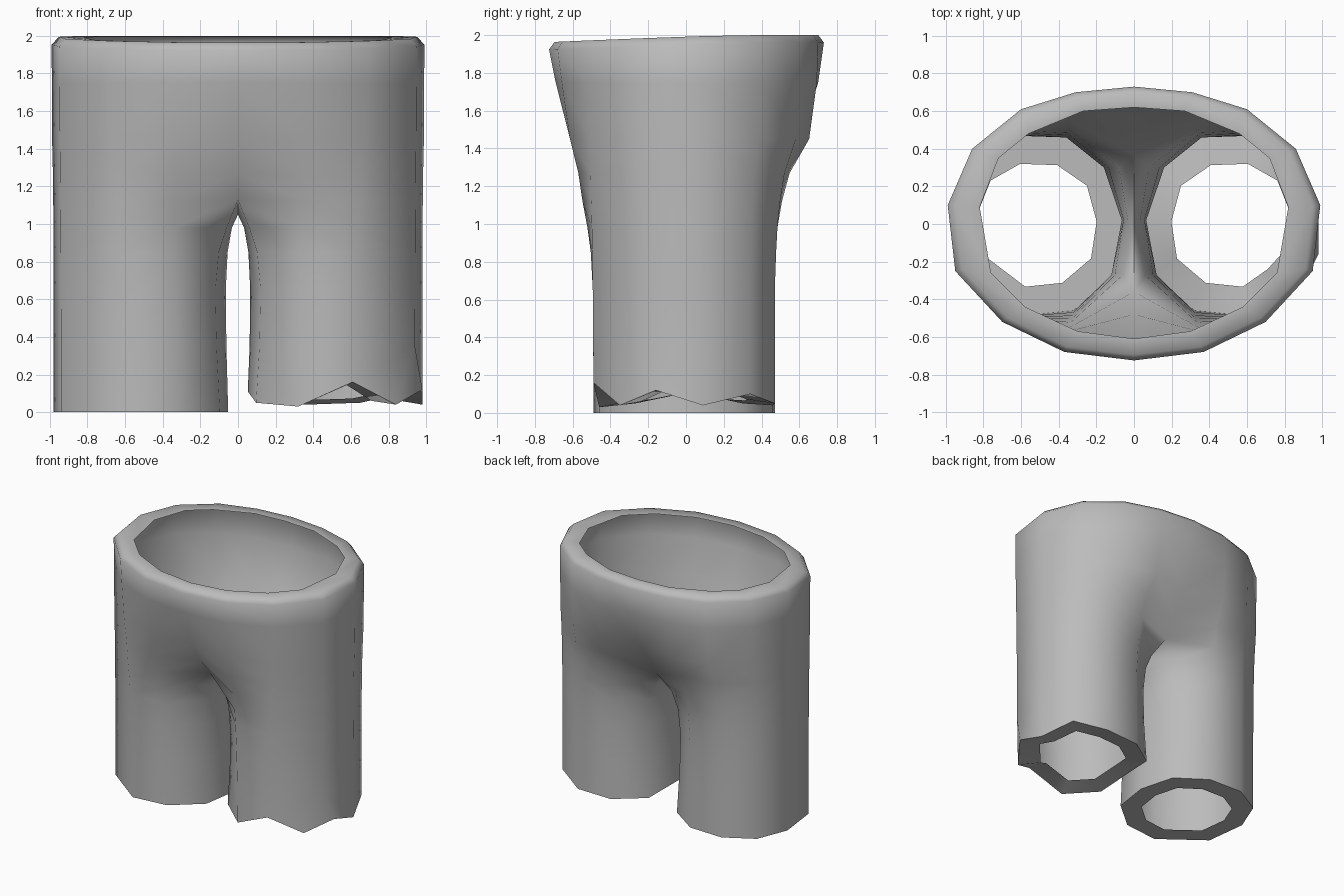
import bpy, bmesh, math
from mathutils import Vector

if "Cube" in bpy.data.objects:
    bpy.data.objects.remove(bpy.data.objects["Cube"])

# Half outlines, listed from back to front around the outer side
LEG = [(.36, .46), (.65, .47), (.88, .34), (.98, .09), (.94, -.24), (.61, -.49), (.32, -.46)]
INNER = [(.12, -.27), (.065, .02), (.16, .30)]            # inseam: front, middle, back
WAIST = [(.31, .70), (.60, .61), (.86, .40), (.99, .10), (.95, -.25), (.70, -.52), (.37, -.68)]
OPENING = [(0, .62), (.27, .60), (.56, .48), (.72, .35), (.82, .09),
           (.76, -.26), (.58, -.44), (.30, -.57), (0, -.61)]
CENTRE = Vector((.51, 0, 0))

# Leg rings: height, front blend, back blend, inseam gap scale
LEG_RINGS = [(0, 0, 0, .8), (.35, .04, 0, .95), (.65, .12, 0, 1), (.85, .2, .05, .85), (.98, .28, .1, .5)]
# Hip rings: height, front blend, back blend, centre front y, centre back y
HIP_RINGS = [(1.27, .5, .37, -.48, .46), (1.45, .7, .8, -.59, .60),
             (1.75, .9, .97, -.69, .70)]
TORN_Z = [.04, .05, .10, .04, .12, .16, .03, .05, .11, .05]


def side_points(z, front, back):
    """Outer side of a ring, blended between leg and waist outlines."""
    pts = []
    for (lx, ly), (wx, wy) in zip(LEG, WAIST):
        t = back if ly > 0 else front
        pts.append(Vector((lx + (wx - lx) * t, ly + (wy - ly) * t, z)))
    return pts


def rim_z(y, top):
    """Waist dips slightly toward the front."""
    return top - .035 * max(0, (.3 - y)) ** 1.2


bm = bmesh.new()


def add_ring(points, side):
    return [bm.verts.new((p[0] * side, p[1], p[2])) for p in points]


def bridge(a, b, closed):
    n = len(a)
    for i in range(n if closed else n - 1):
        j = (i + 1) % n
        bm.faces.new((a[i], a[j], b[j], b[i]))


for side in (-1, 1):
    torn = side == 1
    # Leg tube
    rings = []
    for z, f, b, gap in LEG_RINGS:
        pts = side_points(z, f, b) + [Vector((x * gap, y, z)) for x, y in INNER]
        if torn and z == 0:
            for p, h in zip(pts, TORN_Z):
                p.z = h
            pts[4] = Vector((.98, -.16, .12))
        rings.append(pts)
    # Inward hem lip
    lip = [CENTRE + (p - CENTRE) * .68 for p in rings[0]]
    for p, q in zip(lip, rings[0]):
        p.z = .04 + q.z * .65 if torn else 0
    # Crotch ring
    crotch = side_points(1.12, .4, .2) + [
        Vector((0, -.36, 1.13)), Vector((0, .01, 1.05)), Vector((0, .37, 1.12))]
    tube = [add_ring(p, side) for p in [lip] + rings + [crotch]]
    for a, b in zip(tube, tube[1:]):
        bridge(a, b, True)
    # Hips up to the waist, sharing the centre seam with the other half
    upper = [tube[-1][9]] + tube[-1][:8]
    stack = []
    for z, f, b, cf, cb in HIP_RINGS:
        stack.append([Vector((0, cb, z))] + side_points(z, f, b) + [Vector((0, cf, z))])
    waist = [(0, .73)] + WAIST + [(0, -.725)]
    stack.append([Vector((x, y, rim_z(y, 1.96))) for x, y in waist])
    # Rounded waist rim and its inner edge
    stack.append([Vector((x * .96, y * .96, rim_z(y, 2))) for x, y in waist])
    stack.append([Vector((x, y, rim_z(y, 1.995))) for x, y in OPENING])
    for pts in stack:
        ring = add_ring(pts, side)
        bridge(upper, ring, False)
        upper = ring
    # Extra notch point on the torn hem
    if torn:
        new = []
        for ring, co in ((tube[1], (.84, -.35, .04)), (tube[0], (.71, -.24, .06))):
            edge = bm.edges.get((ring[4], ring[5]))
            _, v = bmesh.utils.edge_split(edge, ring[4], .5)
            v.co = co
            new.append(v)
        bmesh.ops.connect_vert_pair(bm, verts=new)

bmesh.ops.remove_doubles(bm, verts=bm.verts[:], dist=.0005)
bmesh.ops.recalc_face_normals(bm, faces=bm.faces[:])
# Make sure the shell faces outward
outer = max(bm.faces, key=lambda f: f.calc_center_median().x)
if outer.normal.x < 0:
    bmesh.ops.reverse_faces(bm, faces=bm.faces[:])

mesh = bpy.data.meshes.new("trousers")
bm.to_mesh(mesh)
bm.free()
trousers = bpy.data.objects.new("trousers", mesh)
bpy.context.collection.objects.link(trousers)

# Plain grey cloth
cloth = bpy.data.materials.new("grey cloth")
cloth.diffuse_color = (.5, .5, .5, 1)
cloth.use_nodes = True
cloth.node_tree.nodes["Principled BSDF"].inputs["Base Color"].default_value = cloth.diffuse_color
mesh.materials.append(cloth)

bpy.context.view_layer.objects.active = trousers
trousers.select_set(True)
bpy.ops.object.shade_smooth_by_angle(angle=math.radians(60))
